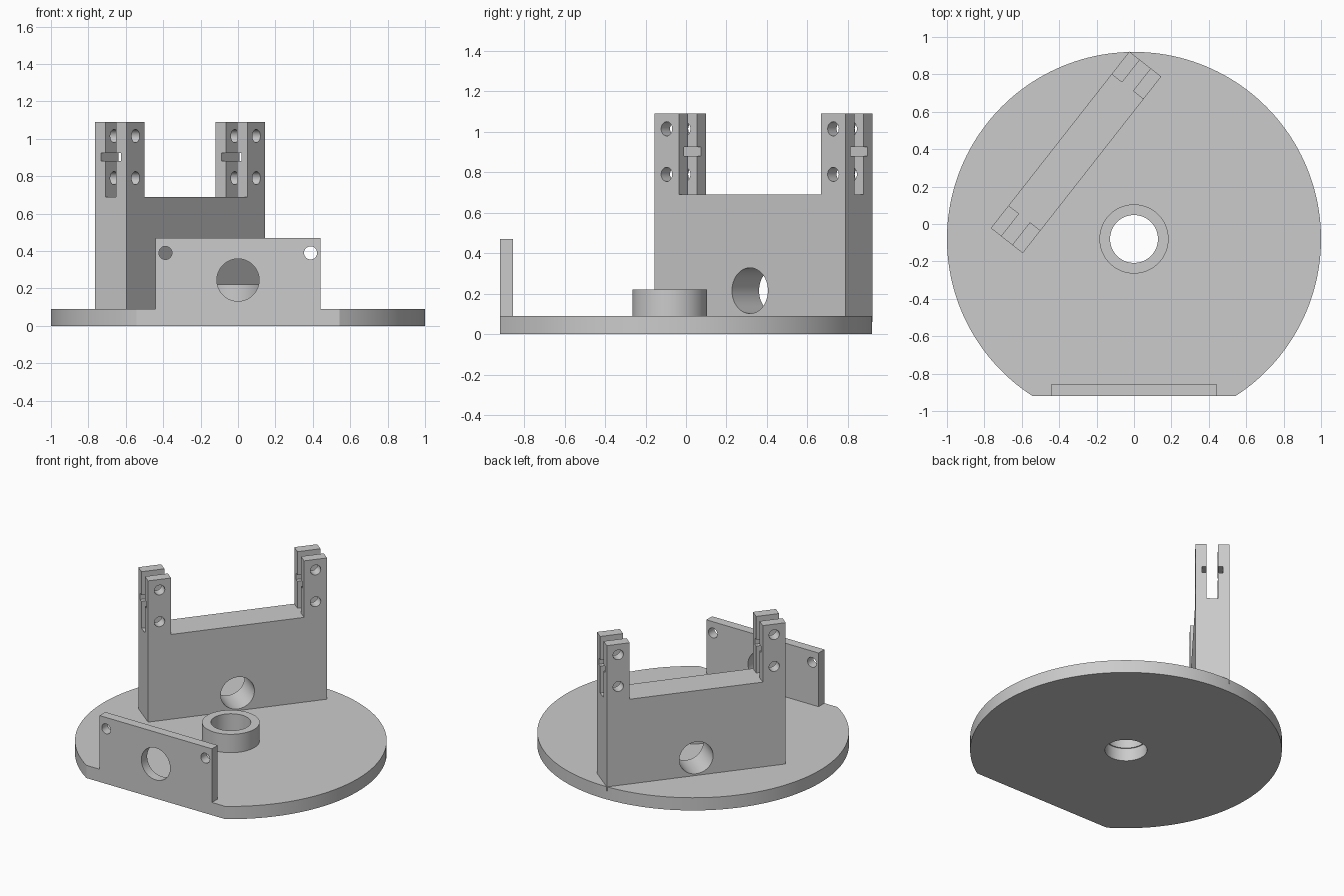
import bpy, bmesh, math
from mathutils import Vector

cube = bpy.data.objects.get("Cube")
if cube:
    bpy.data.objects.remove(cube, do_unlink=True)

grey = bpy.data.materials.new("plain grey")
grey.use_nodes = True
colour = (0.6, 0.6, 0.6, 1)
grey.diffuse_color = colour
grey.node_tree.nodes["Principled BSDF"].inputs["Base Color"].default_value = colour

CENTRE_Y = -0.08      # disc axis
FRONT_Y = -0.92       # flat front edge
BASE_TOP = 0.09
AXES = {"x": (1, 2, 0), "y": (0, 2, 1), "z": (0, 1, 2)}


def prism(name, profile, axis, lo, hi):
    """Extrude a closed 2D profile along an axis from lo to hi."""
    a, b, c = AXES[axis]
    bm = bmesh.new()
    ring = []
    for p, q in profile:
        v = Vector()
        v[a], v[b], v[c] = p, q, lo
        ring.append(bm.verts.new(v))
    face = bm.faces.new(ring)
    top = bmesh.ops.extrude_face_region(bm, geom=[face])["geom"]
    shift = Vector()
    shift[c] = hi - lo
    bmesh.ops.translate(bm, vec=shift, verts=[g for g in top if isinstance(g, bmesh.types.BMVert)])
    bmesh.ops.recalc_face_normals(bm, faces=bm.faces)
    mesh = bpy.data.meshes.new(name)
    bm.to_mesh(mesh)
    bm.free()
    mesh.materials.append(grey)
    obj = bpy.data.objects.new(name, mesh)
    bpy.context.collection.objects.link(obj)
    return obj


def circle(cx, cy, r, n=64):
    return [(cx + r * math.cos(math.tau * i / n), cy + r * math.sin(math.tau * i / n)) for i in range(n)]


def rect(x0, x1, y0, y1):
    return [(x0, y0), (x1, y0), (x1, y1), (x0, y1)]


def select_only(obj):
    bpy.ops.object.select_all(action="DESELECT")
    obj.select_set(True)
    bpy.context.view_layer.objects.active = obj


def cut(obj, cutters):
    """Subtract each cutter from the object and discard it."""
    select_only(obj)
    for c in cutters:
        c.hide_render = True
        mod = obj.modifiers.new("cut", "BOOLEAN")
        mod.operation = "DIFFERENCE"
        mod.solver = "EXACT"
        mod.object = c
        bpy.ops.object.modifier_apply(modifier=mod.name)
        bpy.data.objects.remove(c, do_unlink=True)


def smooth(obj):
    select_only(obj)
    bpy.ops.object.shade_smooth_by_angle(angle=math.radians(30))


# Round base with a flat front edge and a central bore
start = math.asin(FRONT_Y - CENTRE_Y)
sweep = math.pi - 2 * start
steps = 144
outline = [(math.cos(start + sweep * i / steps), CENTRE_Y + math.sin(start + sweep * i / steps))
           for i in range(steps + 1)]
base = prism("base_disc", outline, "z", 0, BASE_TOP)
cut(base, [prism("bore", circle(0, CENTRE_Y, 0.135), "z", -0.1, 0.2)])

# Raised collar with a slightly narrower bore
hub = prism("hub_collar", circle(0, CENTRE_Y, 0.185), "z", BASE_TOP, 0.22)
cut(hub, [prism("bore", circle(0, CENTRE_Y, 0.128), "z", 0, 0.3)])

# Front plate with one large hole and two screw holes
plate = prism("front_plate", rect(-0.44, 0.44, BASE_TOP, 0.47), "y", FRONT_Y, -0.855)
holes = [(0, 0.245, 0.113), (-0.388, 0.39, 0.035), (0.388, 0.39, 0.035)]
cut(plate, [prism("hole", circle(*h), "y", -1.1, -0.7) for h in holes])

# Diagonal wall: U outline with a forked post at each end
HALF_L, HALF_T, POST = 0.6, 0.1085, 0.154
SADDLE, TOP = 0.69, 1.09
inner = HALF_L - POST
wall = prism("support_wall",
             [(-HALF_L, 0.06), (HALF_L, 0.06), (HALF_L, TOP), (inner, TOP),
              (inner, SADDLE), (-inner, SADDLE), (-inner, TOP), (-HALF_L, TOP)],
             "y", -HALF_T, HALF_T)

# Fork slot with a wider square groove across it
SLOT, GROOVE, G0, G1 = 0.037, 0.068, 0.88, 0.925
half = [(SLOT, SADDLE), (SLOT, G0), (GROOVE, G0), (GROOVE, G1), (SLOT, G1), (SLOT, 1.2)]
slot = half + [(-y, z) for y, z in reversed(half)]
cutters = [prism("slot", slot, "x", -0.8, 0.8)]

# Pin holes through the forks, and the large wall hole
for side in (-1, 1):
    for z in (0.79, 1.015):
        cutters.append(prism("pin_hole", circle(side * (HALF_L - POST / 2), z, 0.035, 32), "y", -0.3, 0.3))
cutters.append(prism("wall_hole", circle(0, 0.215, 0.113), "y", -0.3, 0.3))
cut(wall, cutters)
wall.location = (-0.31, 0.383, 0)
wall.rotation_euler.z = math.radians(51.9)

for part in (base, hub, plate, wall):
    smooth(part)
